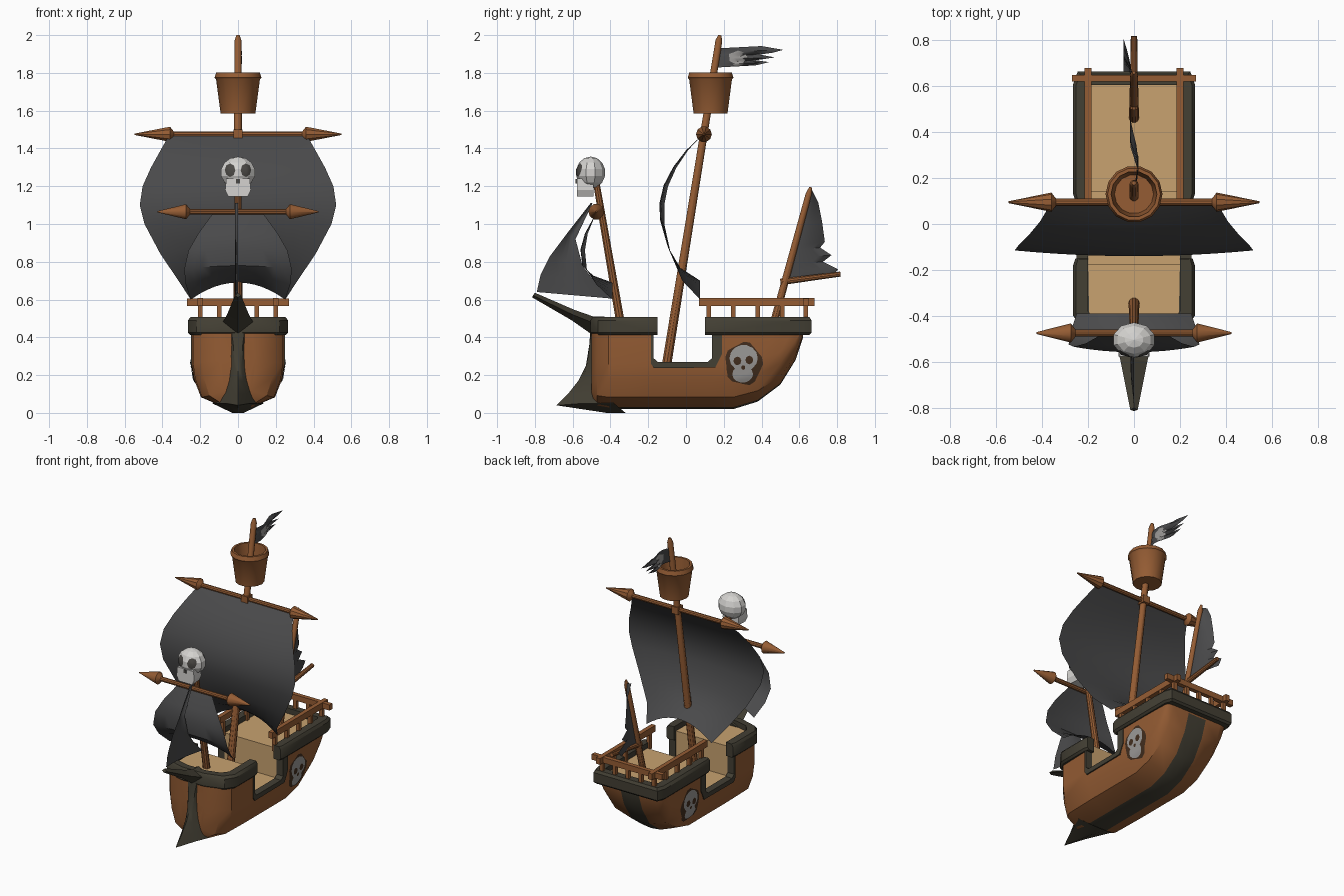
import bpy, bmesh, math
from mathutils import Vector
from mathutils.bvhtree import BVHTree

if "Cube" in bpy.data.objects:
    bpy.data.objects.remove(bpy.data.objects["Cube"])


def mat(name, c):
    m = bpy.data.materials.new(name)
    m.diffuse_color = (*c, 1)
    m.use_nodes = True
    m.node_tree.nodes["Principled BSDF"].inputs["Base Color"].default_value = m.diffuse_color
    return m


WOOD = mat("brown wood", (0.30, 0.108, 0.034))
TRIM = mat("dark olive trim", (0.056, 0.050, 0.034))
DECK = mat("tan deck", (0.58, 0.36, 0.16))
SAIL = mat("charcoal cloth", (0.068, 0.068, 0.070))
BONE = mat("bone white", (0.66, 0.65, 0.63))
GREY = mat("emblem grey", (0.33, 0.32, 0.31))
UMBER = mat("emblem umber", (0.055, 0.027, 0.013))
SOCKET = mat("eye socket grey", (0.07, 0.066, 0.06))


def finish(name, bm, mats, smooth=True, rule=None):
    bmesh.ops.remove_doubles(bm, verts=bm.verts, dist=1e-5)
    bmesh.ops.recalc_face_normals(bm, faces=bm.faces)
    bm.normal_update()
    if rule:
        for f in bm.faces:
            f.material_index = rule(f)
    me = bpy.data.meshes.new(name)
    bm.to_mesh(me)
    bm.free()
    for m in (mats if isinstance(mats, list) else [mats]):
        me.materials.append(m)
    ob = bpy.data.objects.new(name, me)
    bpy.context.collection.objects.link(ob)
    if smooth:
        bpy.ops.object.select_all(action='DESELECT')
        ob.select_set(True)
        bpy.context.view_layer.objects.active = ob
        bpy.ops.object.shade_smooth_by_angle(angle=math.radians(35))
    return ob


def loft(name, rings, mats, closed=True, caps=True, **kw):
    bm = bmesh.new()
    vs = [[bm.verts.new(p) for p in r] for r in rings]
    n = len(rings[0])
    for a, b in zip(vs, vs[1:]):
        for i in range(n if closed else n - 1):
            j = (i + 1) % n
            bm.faces.new((a[i], a[j], b[j], b[i]))
    if closed and caps:
        bm.faces.new(vs[0])
        bm.faces.new(vs[-1])
    return finish(name, bm, mats, **kw)


def rod(name, stops, m=WOOD, n=10):
    """Round bar through (point, radius) stops on one straight line."""
    d = (Vector(stops[-1][0]) - Vector(stops[0][0])).normalized()
    q = d.to_track_quat('Z', 'Y')
    ang = [2 * math.pi * i / n for i in range(n)]
    return loft(name, [[Vector(p) + q @ Vector((r * math.cos(a), r * math.sin(a), 0)) for a in ang]
                       for p, r in stops], m)


def box(name, x0, x1, y0, y1, z0, z1, m=WOOD):
    return loft(name, [[(x, y0, z0), (x, y1, z0), (x, y1, z1), (x, y0, z1)] for x in (x0, x1)], m, smooth=False)


def decal(name, target, axis, side, ca, cz, ra, rz, off, m, n=14, rough=0.0):
    """Thin disc projected on the target along x (axis 0) or y (axis 1)."""
    tree = BVHTree.FromPolygons([v.co.copy() for v in target.data.vertices],
                                [tuple(p.vertices) for p in target.data.polygons])
    d = Vector((0, 0, 0))
    d[axis] = -side
    rings = []
    for t in (0, 0.35, 0.7, 1):
        ring = []
        for i in range(n):
            a = 2 * math.pi * i / n
            k = t * (1 + rough * math.sin(5 * a + 1) * t)
            o = Vector((0, 0, cz + rz * k * math.sin(a)))
            o[1 - axis] = ca + ra * k * math.cos(a)
            o[axis] = 3 * side
            hit = tree.ray_cast(o, d)[0]
            if hit is None:
                prev = ring[-1] if ring else (rings[-1][i] if rings else Vector((0, ca, cz)))
                hit = prev + d * off
            ring.append(hit - d * off)
        rings.append(ring)
    return loft(name, rings, m, caps=False)


# Hull: lofted sections, waist made by a drop in the top height
def section(y, b, top, w):
    h = 0.47 - b
    prof = [(min(0.07, w * 0.5), 0.02), (w * 0.80, 0.14), (w * 0.95, 0.35), (w, 0.54), (w, 1)]
    r = [(x, y, min(b + f * h, top)) for x, f in prof] + [(min(0.2, w * 0.82), y, top)]
    return r + [(-x, yy, z) for x, yy, z in reversed(r)] + [(0, y, b)]


def hull_rule(f):
    c, n = f.calc_center_median(), f.normal
    if n.z > 0.5:
        return 2 if abs(c.x) < 0.1 else 1
    if abs(n.y) > 0.9 and -0.2 < c.y < 0.2:
        return 2 if abs(c.x) < 0.1 else 1
    return 1 if abs(c.x) < 0.05 and n.z < -0.1 else 0


low = 0.02 + 0.54 * 0.45
hull = loft("hull", [section(*s) for s in [
    (-0.50, .06, .47, .09), (-0.47, .03, .47, .19), (-0.41, .02, .47, .238), (-0.175, .02, .47, .245),
    (-0.175, .02, low, .245), (0.14, .02, low, .245), (0.14, .02, .47, .245), (0.25, .02, .47, .245),
    (0.38, .06, .47, .245), (0.5, .15, .47, .243), (0.58, .28, .47, .24), (0.62, .40, .47, .235)]],
    [WOOD, TRIM, DECK], rule=hull_rule)

# Stem with flared ram, and the bow spike
loft("stem_and_ram", [[(-w, yb, z), (-w * .45, (yb + yf) / 2 - .02, z), (0, yf, z - dz),
                       (w * .45, (yb + yf) / 2 - .02, z), (w, yb, z)] for z, yf, yb, w, dz in [
    (.46, -.505, -.45, .085, 0), (.36, -.512, -.47, .055, 0), (.25, -.53, -.48, .045, 0), (.17, -.57, -.47, .06, 0),
    (.10, -.625, -.43, .10, 0), (.05, -.685, -.38, .135, .01), (.0, -.42, -.32, .03, 0)]], TRIM)
loft("bow_spike", [[(-w, y, zm), (0, y - .005, z0), (w, y, zm), (0, y + .01, z1)] for y, z0, zm, z1, w in [
    (-.44, .42, .47, .51, .09), (-.50, .42, .48, .51, .08), (-.60, .49, .52, .545, .058),
    (-.81, .612, .622, .636, .016)]], TRIM, smooth=False)


# Thick castle bulwarks
def bulwark(name, outer, inner):
    half = list(zip(outer, inner))
    path = half + [((-o[0], o[1]), (-i[0], i[1])) for o, i in reversed(half)]
    rings = []
    for o, i in path:
        o, i = Vector(o), Vector(i)
        c = o.lerp(i, 0.2)
        rings.append([(*o, .425), (*o, .49), (*c, .507), (*i, .507), (*i, .412), (*c, .412)])
    loft(name, rings, TRIM)


bulwark("fore_bulwark", [(.255, -.15), (.265, -.18), (.265, -.40), (.22, -.465), (.09, -.505)],
        [(.2, -.155), (.2, -.18), (.2, -.38), (.165, -.425), (.07, -.45)])
bulwark("stern_bulwark", [(.255, .10), (.265, .13), (.265, .61), (.245, .665)],
        [(.2, .105), (.2, .13), (.2, .59), (.19, .605)])

# Waist edging and stern railing on both sides
U = [(-.172, .43), (-.172, .29), (-.15, .27), (.115, .27), (.138, .29), (.138, .45),
     (.19, .45), (.19, .31), (.155, .24), (-.17, .237), (-.185, .26), (-.185, .43)]
for s, tag in ((1, "right"), (-1, "left")):
    loft("waist_edging_" + tag, [[(s * x, y, z) for y, z in U] for x in (.2, .25)], TRIM, smooth=False)
    box("rail_" + tag, s * .185, s * .215, .07, .68, .565, .608)
    for i, y in enumerate((.12, .25, .38, .51, .635)):
        box(f"rail_post_{tag}_{i}", s * .187, s * .213, y - .012, y + .012, .46, .58)
box("stern_cross_rail", -.27, .27, .62, .65, .567, .606)
for i, x in enumerate((-.1, 0, .1)):
    box(f"stern_rail_post_{i}", x - .012, x + .012, .623, .647, .46, .58)

# Masts, boom and pointed yards
rod("main_mast", [((0, -.105, .24), .026), ((0, .174, 1.97), .019), ((0, .179, 2.0), .009)])
rod("fore_mast", [((0, -.342, .45), .024), ((0, -.475, 1.22), .018)])
rod("mizzen_mast", [((0, .458, .45), .022), ((0, .65, 1.16), .017), ((0, .66, 1.195), .007)])
rod("mizzen_boom", [((0, .50, .693), .018), ((0, .818, .735), .014)])


def yard(name, y, z, half, neck):
    side = [(neck - .02, .016), (neck, .042), (half, .004)]
    rod(name, [((-x, y, z), r) for x, r in reversed(side)] + [((x, y, z), r) for x, r in side])


yard("main_yard", .095, 1.475, .547, .36)
yard("fore_yard", -.475, 1.065, .425, .275)
box("main_yard_lashing", -.025, .025, .07, .125, 1.45, 1.5)

# Lookout: hollow tub
rod("lookout_tub", [((0, .13, z), r) for z, r in [
    (1.585, .0), (1.585, .092), (1.765, .116), (1.775, .124), (1.803, .115), (1.803, .1), (1.64, .085), (1.64, 0)]], n=14)


# Bellied square sails from (z, half width, y) rows, bottom edge arched
def square_sail(name, rows, arch):
    rings = []
    for k, (z, w, y) in enumerate(rows):
        v = k / (len(rows) - 1)
        rings.append([(w * u, y - .025 * math.sin(math.pi * v) * (1 - u * u), z + arch * v ** 3 * (1 - u * u))
                      for u in [i / 6 - 1 for i in range(13)]])
    loft(name, rings, SAIL, closed=False)


square_sail("main_sail", [(1.47, .365, .085), (1.39, .41, .01), (1.3, .46, -.05), (1.2, .505, -.095), (1.1, .52, -.115),
                          (1.0, .495, -.115), (.84, .41, -.08), (.7, .315, -.02), (.6, .25, .075)], .1)
square_sail("fore_sail", [(1.06, .13, -.475), (.95, .21, -.52), (.86, .262, -.535), (.76, .285, -.525),
                          (.68, .277, -.475), (.6, .25, -.39)], .09)


# Fore-and-aft cloth from rows of (front y, front z, rear y, rear z)
def cloth(name, rows, wave):
    return loft(name, [[(wave(u), a + (c - a) * u, b + (d - b) * u) for u in [i / 6 for i in range(7)]]
                       for a, b, c, d in rows], SAIL, closed=False)


cloth("jib_sail", [(-.505, 1.11, -.495, 1.11), (-.63, .95, -.585, .92), (-.72, .83, -.548, .78),
                   (-.77, .73, -.48, .69), (-.79, .64, -.39, .605)], lambda u: -.015 * math.sin(math.pi * u))
cloth("mizzen_sail", [(.53 + (z - .71) * .28, z, y, z + .015) for z, y in [
    (.705, .775), (.745, .805), (.785, .725), (.82, .77), (.86, .71), (.89, .735), (1.0, .72), (1.1, .70), (1.17, .665)]],
      lambda u: -.045 * u * u)
flag = cloth("flag", [(.155 + (z - 1.83) * .16, z, y, z + .012) for z, y in [
    (1.828, .37), (1.845, .44), (1.855, .37), (1.87, .47), (1.885, .39), (1.895, .46), (1.91, .515), (1.93, .40)]],
             lambda u: .018 * math.sin(5 * u))

# Painted skull emblems on hull sides and flag
for s, tag in ((1, "right"), (-1, "left")):
    decal("hull_badge_" + tag, hull, 0, s, .305, .26, .098, .112, .003, UMBER, 20, .07)
    decal("hull_skull_" + tag, hull, 0, s, .305, .29, .075, .07, .006, GREY)
    decal("hull_jaw_" + tag, hull, 0, s, .30, .205, .055, .045, .0065, GREY)
    for y, z, r in ((.272, .275, .021), (.335, .28, .021), (.303, .24, .011)):
        decal("hull_skull_hole_" + tag, hull, 0, s, y, z, r, r * 1.1, .009, UMBER, 8)
    decal("flag_emblem_" + tag, flag, 0, s, .275, 1.882, .05, .034, .003, GREY, 12, .1)
    decal("flag_jaw_" + tag, flag, 0, s, .275, 1.85, .03, .015, .003, GREY, 8)

# Faceted skull on the fore mast
bm = bmesh.new()
bmesh.ops.create_uvsphere(bm, u_segments=10, v_segments=7, radius=1)
for v in bm.verts:
    v.co = Vector((v.co.x * .096, v.co.y * .078 - .505, v.co.z * .085 + 1.272))
skull = finish("skull_cranium", bm, BONE, smooth=False)
loft("skull_jaw", [[(-w, -.578, z), (w, -.578, z), (w * .9, -.49, z), (-w * .9, -.49, z)]
                   for z, w in ((1.145, .052), (1.18, .068), (1.24, .062))], BONE, smooth=False)
for s in (-1, 1):
    decal("skull_eye", skull, 1, -1, s * .042, 1.285, .028, .036, .004, SOCKET, 8)
box("skull_nose", -.01, .01, -.584, -.57, 1.215, 1.238, SOCKET)
